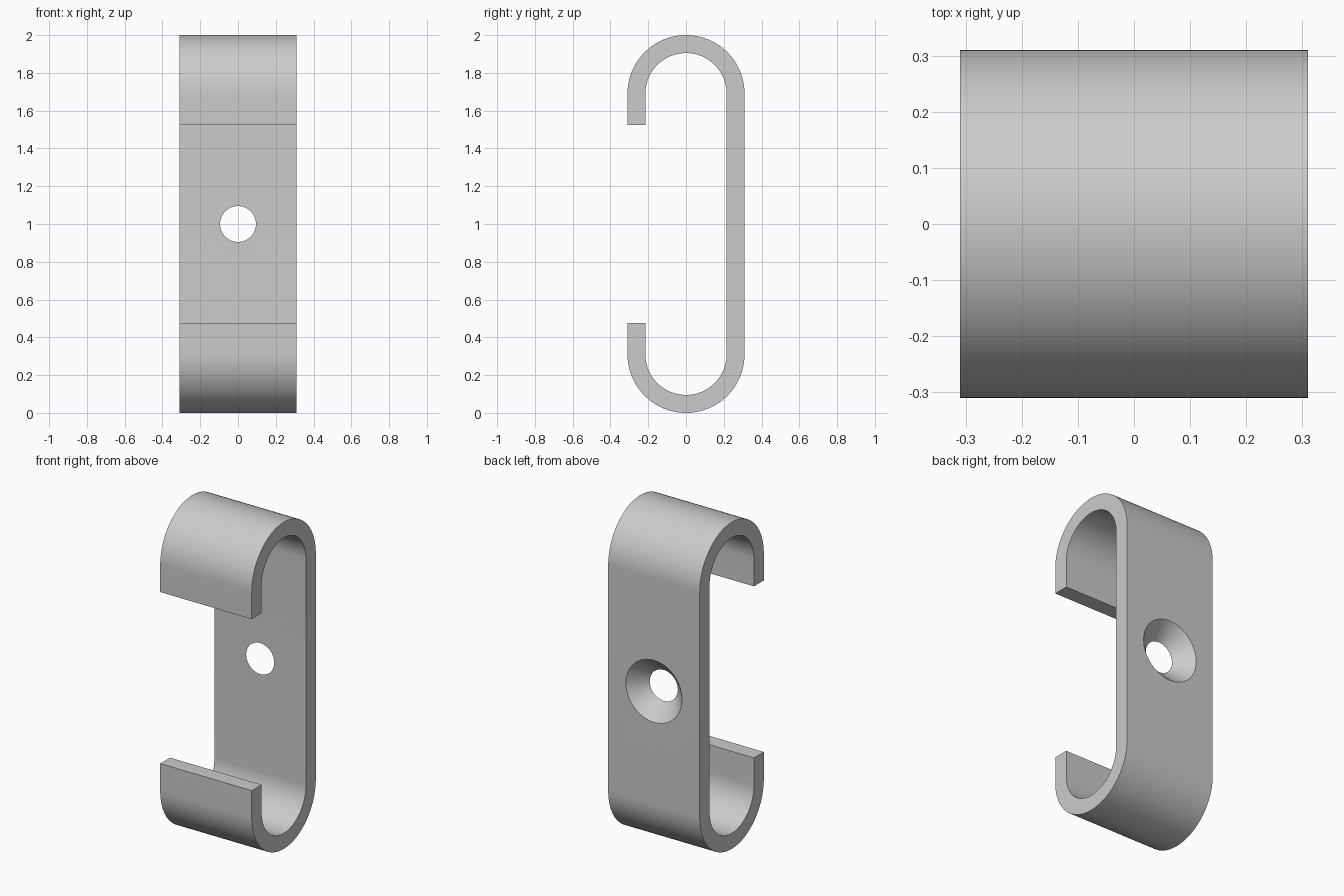
import bpy, bmesh
from math import pi, sin, cos
from mathutils import Matrix

cube = bpy.data.objects.get("Cube")
if cube:
    bpy.data.objects.remove(cube, do_unlink=True)

OUTER, INNER, HALF_WIDTH = 0.31, 0.215, 0.31
HEIGHT, LIP = 2.0, 0.475
SEGMENTS = 48

grey = bpy.data.materials.new("plain grey")
grey.use_nodes = True
colour = (0.6, 0.6, 0.6, 1)
grey.diffuse_color = colour
grey.node_tree.nodes["Principled BSDF"].inputs["Base Color"].default_value = colour


def add_object(name, bm):
    bmesh.ops.recalc_face_normals(bm, faces=bm.faces)
    mesh = bpy.data.meshes.new(name)
    bm.to_mesh(mesh)
    bm.free()
    mesh.materials.append(grey)
    obj = bpy.data.objects.new(name, mesh)
    bpy.context.collection.objects.link(obj)
    return obj


def hook_path(radius):
    """Side outline of one wall, from the lower lip round the back to the upper lip."""
    arc = [(-radius * cos(pi * i / SEGMENTS), OUTER - radius * sin(pi * i / SEGMENTS))
           for i in range(SEGMENTS + 1)]
    lower = [(-radius, LIP)] + arc
    return lower + [(y, HEIGHT - z) for y, z in reversed(lower)]


# Bent strip: a row of quads between the two walls, extruded across the width
bm = bmesh.new()
walls = [[bm.verts.new((-HALF_WIDTH, y, z)) for y, z in hook_path(r)]
         for r in (OUTER, INNER)]
out, inn = walls
for i in range(len(out) - 1):
    bm.faces.new((out[i], out[i + 1], inn[i + 1], inn[i]))
side = bmesh.ops.extrude_face_region(bm, geom=bm.faces[:], use_keep_orig=True)
moved = [v for v in side["geom"] if isinstance(v, bmesh.types.BMVert)]
bmesh.ops.translate(bm, verts=moved, vec=(2 * HALF_WIDTH, 0, 0))
clip = add_object("double_hook_clip", bm)

# Countersunk screw hole, widening towards the back
bm = bmesh.new()
bmesh.ops.create_cone(bm, cap_ends=True, segments=64, radius1=0.205, radius2=0.08,
                      depth=0.125,
                      matrix=Matrix.Translation((0, 0.2625, HEIGHT / 2))
                      @ Matrix.Rotation(pi / 2, 4, 'X'))
cutter = add_object("screw_hole_cutter", bm)
cutter.hide_render = True

cut = clip.modifiers.new("screw hole", 'BOOLEAN')
cut.operation, cut.solver, cut.object = 'DIFFERENCE', 'EXACT', cutter
bpy.ops.object.select_all(action='DESELECT')
clip.select_set(True)
bpy.context.view_layer.objects.active = clip
bpy.ops.object.modifier_apply(modifier=cut.name)
bpy.data.objects.remove(cutter, do_unlink=True)
bpy.ops.object.shade_smooth_by_angle(angle=pi / 6)
